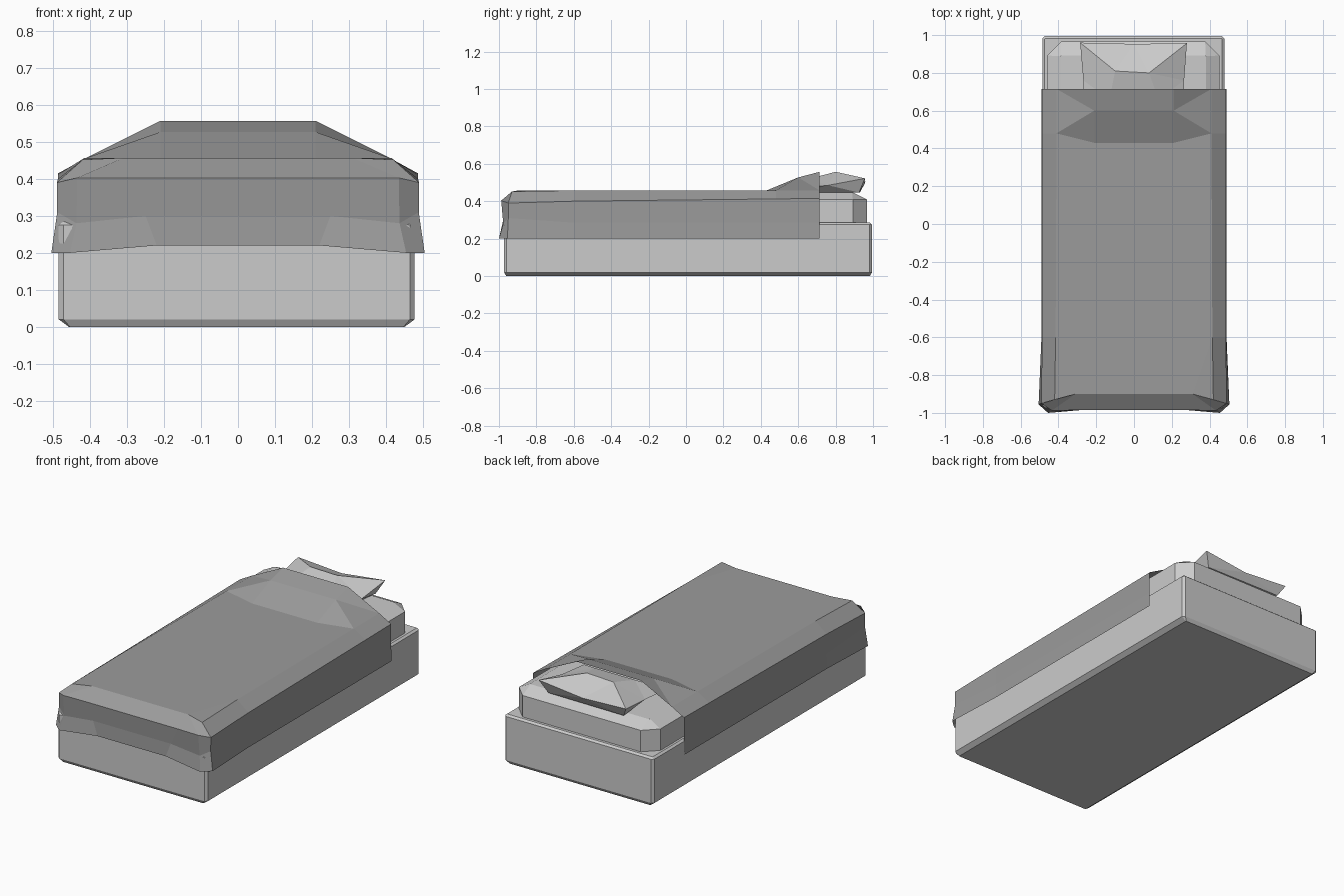
import bpy


def make(name, verts, faces, shade=None):
    me = bpy.data.meshes.new(name)
    me.from_pydata(verts, [], faces)
    me.update()
    ob = bpy.data.objects.new(name, me)
    bpy.context.collection.objects.link(ob)
    if shade:
        mat = bpy.data.materials.new(name + "_cloth")
        mat.diffuse_color = (shade, shade, shade, 1)
        me.materials.append(mat)
    return ob


def chamfered_block(name, x0, x1, y0, y1, levels):
    """Stack of corner-cut rectangles; levels are (z, x inset, y inset, corner cut)."""
    verts, faces = [], []
    for z, ix, iy, cut in levels:
        a, b, c, d = x0 + ix, x1 - ix, y0 + iy, y1 - iy
        verts += [(a + cut, c, z), (b - cut, c, z), (b, c + cut, z), (b, d - cut, z),
                  (b - cut, d, z), (a + cut, d, z), (a, d - cut, z), (a, c + cut, z)]
    for r in range(len(levels) - 1):
        for i in range(8):
            j = (i + 1) % 8
            faces.append((r * 8 + i, r * 8 + j, r * 8 + 8 + j, r * 8 + 8 + i))
    n = len(verts)
    faces += [tuple(range(7, -1, -1)), tuple(range(n - 8, n))]
    return make(name, verts, faces)


# Bed base and mattress
chamfered_block("bed_base", -0.485, 0.478, -0.973, 0.995,
                [(0, 0.027, 0.012, 0.003), (0.02, 0, 0, 0.013),
                 (0.275, 0, 0, 0.013), (0.285, 0.012, 0.012, 0.003)])
chamfered_block("mattress", -0.46, 0.452, -0.92, 0.967,
                [(0.28, 0, 0, 0.075), (0.41, 0, 0, 0.075), (0.447, 0.07, 0.075, 0.004)])

# Blanket: half outlines from head to foot centre, mirrored into U-shaped loops
levels = [
    [(0.41, 0.715, 0.457), (0.41, 0.48, 0.457), (0.415, -0.6, 0.457),
     (0.42, -0.93, 0.452), (0.31, -0.90, 0.457)],
    [(0.487, 0.715, 0.415), (0.487, 0.48, 0.412), (0.487, -0.6, 0.40),
     (0.49, -0.95, 0.39), (0.435, -0.988, 0.403)],
    [(0.487, 0.715, 0.285), (0.487, 0.48, 0.285), (0.487, -0.6, 0.285),
     (0.489, -0.95, 0.31), (0.437, -0.977, 0.28)],
    [(0.49, 0.715, 0.20), (0.49, 0.48, 0.20), (0.49, -0.6, 0.20),
     (0.505, -0.955, 0.20), (0.455, -1.0, 0.20)],
]
front_mid = [(0.2, -0.90, 0.457), (0.3, -0.985, 0.403),
             (0.25, -0.977, 0.30), (0.22, -0.98, 0.22)]
verts, faces = [], []
for half, mid in zip(levels, front_mid):
    half = half + [mid]
    verts += half + [(-x, y, z) for x, y, z in reversed(half)]
for r in range(3):
    for i in range(11):
        a = r * 12 + i
        faces.append((a, a + 1, a + 13, a + 12))
# Raised turn-down over the pillow, then the flat top
h = len(verts)
for s in (1, -1):
    verts += [(s * 0.21, 0.715, 0.557), (s * 0.21, 0.6, 0.527), (s * 0.21, 0.43, 0.457)]
faces += [(h, h + 3, h + 4, h + 1), (h + 1, h + 4, h + 5, h + 2),
          (0, h, h + 1), (0, h + 1, 1), (1, h + 1, h + 2),
          (11, h + 4, h + 3), (11, 10, h + 4), (10, h + 5, h + 4),
          (1, h + 2, h + 5, 10, 9, 2),
          (2, 9, 7, 6, 5, 4), (2, 4, 3), (9, 8, 7)]
make("blanket", verts, faces, shade=0.33)

# Pillow: pinched rim between a puffed top and a flatter underside
rim = [(-0.27, 0.56, 0.465), (0, 0.58, 0.465), (0.265, 0.56, 0.465), (0.265, 0.76, 0.485),
       (0.28, 0.957, 0.522), (0, 0.953, 0.49), (-0.285, 0.96, 0.505), (-0.268, 0.76, 0.48)]
top = [(-0.13, 0.66, 0.52), (0.13, 0.66, 0.52), (0.08, 0.80, 0.557), (-0.1, 0.81, 0.555)]
low = [(-0.2, 0.62, 0.446), (0.2, 0.62, 0.446), (0.24, 0.925, 0.446), (-0.25, 0.93, 0.446)]
faces = [(8, 9, 10, 11), (15, 14, 13, 12)]
for k in range(4):
    c, m, n = 2 * k, 2 * k + 1, (2 * k + 2) % 8
    t, u = 8 + k, 8 + (k + 1) % 4
    faces += [(c, m, t), (m, u, t), (m, n, u),
              (m, c, t + 4), (m, t + 4, u + 4), (n, m, u + 4)]
make("pillow", rim + top + low, faces, shade=0.66)
